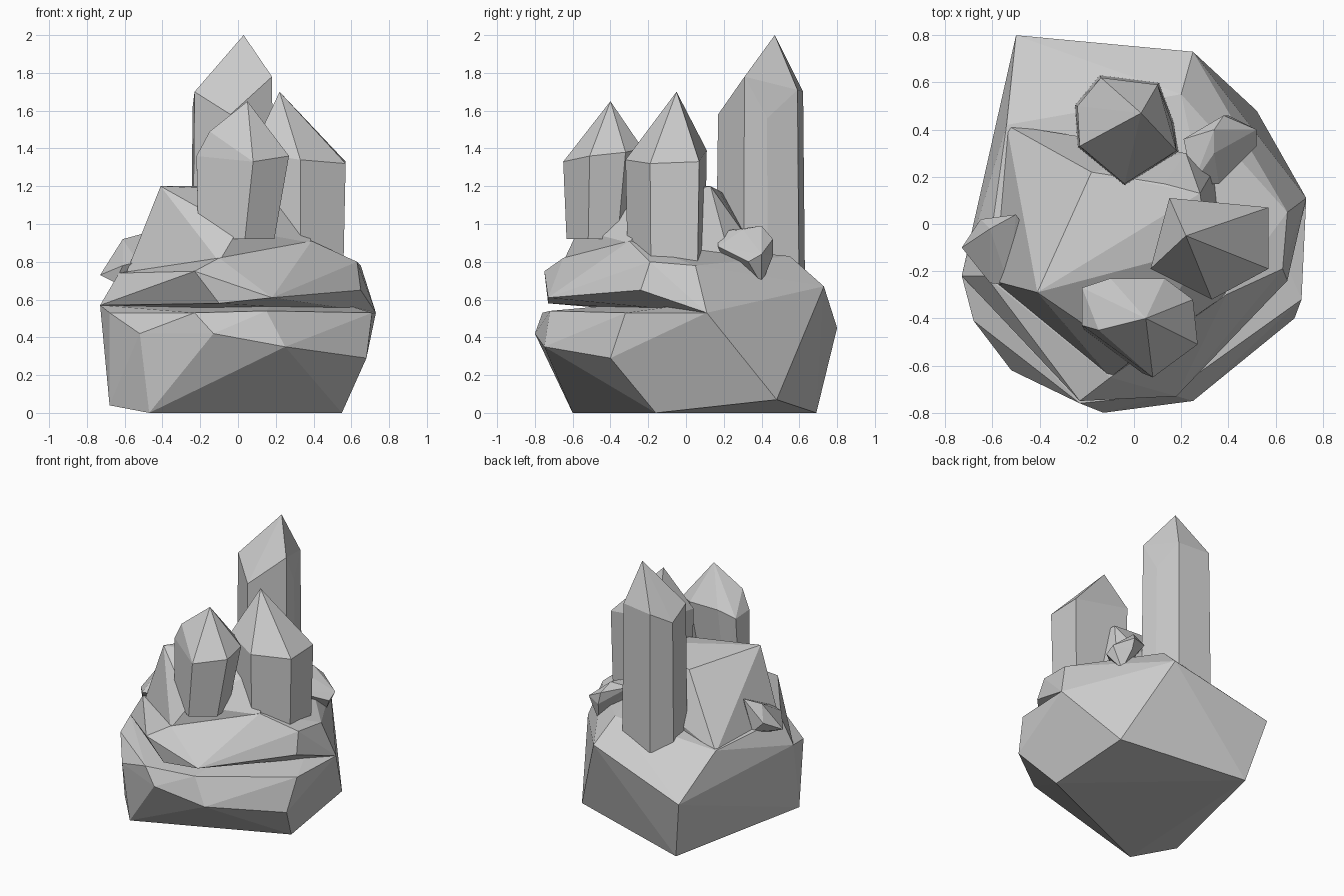
import bpy, bmesh


def hull(name, points):
    """Faceted solid: convex hull of a few corner points, flat shaded."""
    bm = bmesh.new()
    for p in points:
        bm.verts.new(p)
    res = bmesh.ops.convex_hull(bm, input=bm.verts[:])
    junk = {g for g in res["geom_interior"] + res["geom_unused"]
            if isinstance(g, bmesh.types.BMVert) and g.is_valid}
    bmesh.ops.delete(bm, geom=list(junk), context='VERTS')
    bmesh.ops.dissolve_limit(bm, angle_limit=0.02, verts=bm.verts[:], edges=bm.edges[:])
    bmesh.ops.recalc_face_normals(bm, faces=bm.faces[:])
    mesh = bpy.data.meshes.new(name)
    bm.to_mesh(mesh)
    bm.free()
    obj = bpy.data.objects.new(name, mesh)
    bpy.context.collection.objects.link(obj)
    return obj


def crystal(name, apex, shoulder, base_z, taper, shift=(0, 0)):
    """Upright crystal: apex, uneven shoulder ring, scaled and shifted base ring."""
    n = len(shoulder)
    cx = sum(p[0] for p in shoulder) / n
    cy = sum(p[1] for p in shoulder) / n
    base = [(cx + shift[0] + (x - cx) * taper, cy + shift[1] + (y - cy) * taper, base_z)
            for x, y, z in shoulder]
    return hull(name, [apex] + shoulder + base)


# Corners shared by the two rock layers
LEFT, RIGHT = (-.73, -.22, .57), (.73, .11, .53)
BACK_L, BACK_R = (-.50, .80, .45), (.25, .73, .67)

# Lower rock
hull("lower_rock", [
    LEFT, RIGHT, BACK_L, BACK_R,
    (-.47, -.60, 0), (.55, -.16, 0), (.52, .48, .07), (-.40, .69, 0), (-.68, -.36, .04),
    (.68, -.40, .29), (.25, -.75, .35), (-.13, -.80, .42), (-.52, -.62, .42),
    (-.68, -.41, .53), (-.23, -.76, .53), (.15, -.72, .54), (.71, -.32, .53)])

# Upper rock, leaving a wedge-shaped crack at the front
hull("upper_rock", [
    LEFT, RIGHT, BACK_L, BACK_R,
    (-.48, -.45, .62), (-.23, -.75, .75), (-.10, -.73, .58), (.18, -.73, .61),
    (.65, -.24, .65), (.63, -.19, .80), (.65, .05, .78), (-.54, .42, .72), (-.63, -.22, .74),
    (-.10, -.65, .82), (.39, -.30, .91), (.20, .55, .83)])

# Raised mound between the crystals
hull("mound", [
    (-.41, -.29, 1.20), (-.18, .22, 1.15), (.13, .17, 1.18), (.28, .13, 1.20),
    (.31, -.10, 1.17), (0, -.57, .97), (-.10, -.65, .80), (.39, -.30, .90),
    (-.60, -.24, .72), (-.56, -.22, .62), (-.15, -.58, .65), (-.48, -.28, 1.0),
    (-.54, .42, .70), (.22, .30, .96), (.35, .25, .75)])

# Large crystals
crystal("tall_crystal", (.03, .47, 2.0), [
    (-.04, .17, 1.58), (.18, .31, 1.78), (.16, .43, 1.56), (.10, .59, 1.71),
    (-.14, .62, 1.70), (-.24, .50, 1.62), (-.23, .33, 1.70)], .68, 1.05)
crystal("right_crystal", (.22, -.05, 1.70), [
    (.57, .07, 1.33), (.57, -.19, 1.32), (.33, -.32, 1.34),
    (.07, -.19, 1.38), (.15, .11, 1.39)], .78, .95)
crystal("front_crystal", (.05, -.40, 1.65), [
    (.08, -.65, 1.33), (.27, -.51, 1.36), (.25, -.32, 1.38), (.13, -.23, 1.40),
    (-.10, -.23, 1.40), (-.22, -.27, 1.35), (-.22, -.43, 1.36), (-.15, -.45, 1.49)],
    .92, .82, (-.03, -.03))

# Small side crystals, tilted outwards
hull("small_left_crystal", [
    (-.73, -.10, .73), (-.65, .02, .80), (-.61, -.02, .92), (-.50, .04, .95), (-.45, -.04, .90),
    (-.53, -.26, .80), (-.61, -.25, .78), (-.65, -.19, .69), (-.57, .03, .72), (-.50, -.05, .65)])
hull("small_right_crystal", [
    (.25, .17, .96), (.21, .36, .97), (.38, .46, .92), (.34, .40, .99), (.52, .40, .84),
    (.52, .33, .80), (.36, .17, .88), (.34, .30, .97), (.44, .40, .68), (.40, .46, .83),
    (.28, .20, .80)])
